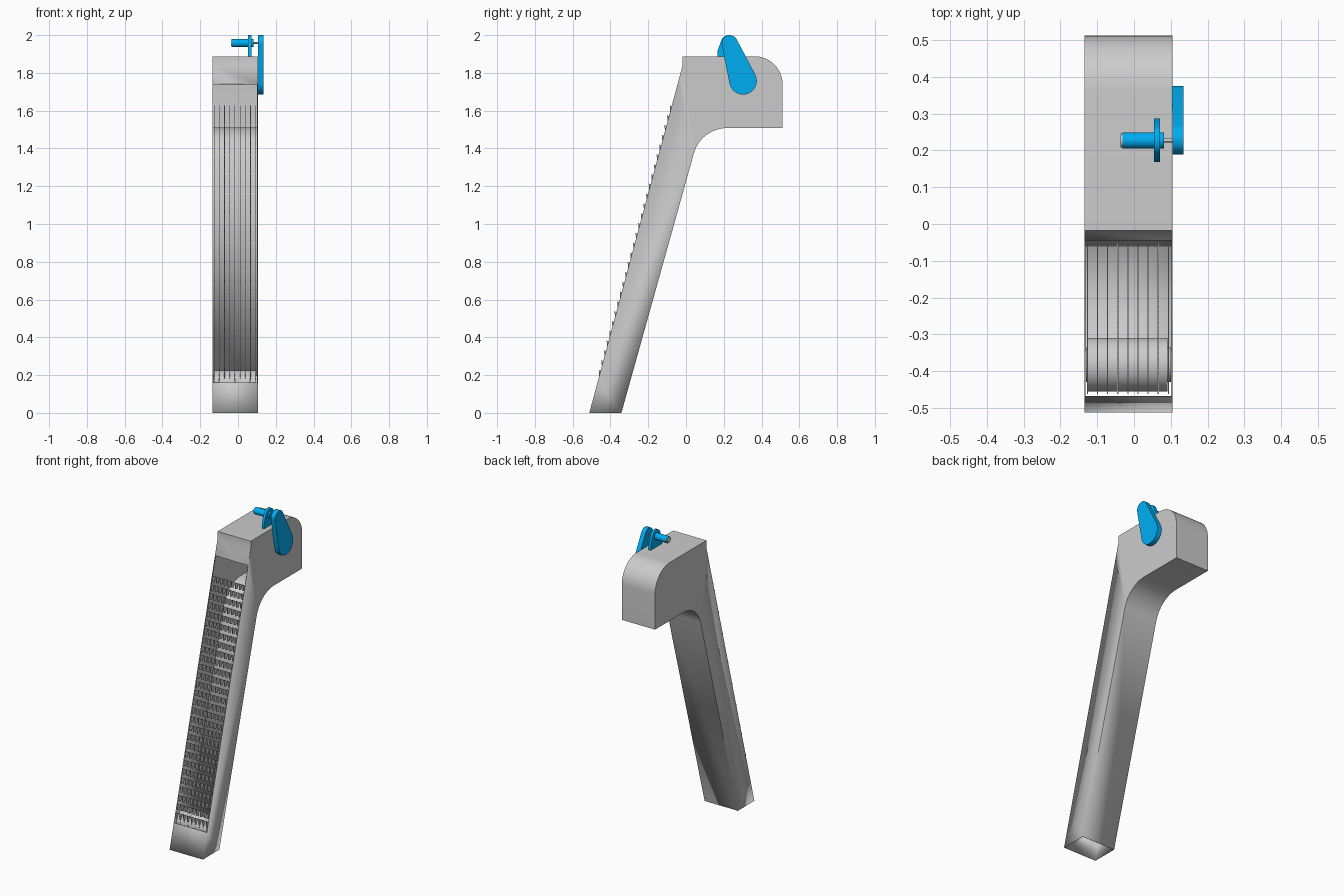
import bpy, bmesh
from math import sin, cos, pi, atan2, acos, hypot
from mathutils import Vector

if "Cube" in bpy.data.objects:
    bpy.data.objects.remove(bpy.data.objects["Cube"])

X0, X1 = -0.135, 0.105
blue = bpy.data.materials.new("blue_paint")
blue.diffuse_color = (0.0, 0.42, 0.9, 1)
blue.use_nodes = True
blue.node_tree.nodes["Principled BSDF"].inputs["Base Color"].default_value = blue.diffuse_color


def finish(name, bm, mat=None, smooth=True):
    bmesh.ops.recalc_face_normals(bm, faces=bm.faces)
    me = bpy.data.meshes.new(name)
    bm.to_mesh(me)
    bm.free()
    ob = bpy.data.objects.new(name, me)
    bpy.context.collection.objects.link(ob)
    if mat:
        me.materials.append(mat)
    if smooth:
        bpy.ops.object.select_all(action='DESELECT')
        ob.select_set(True)
        bpy.context.view_layer.objects.active = ob
        bpy.ops.object.shade_smooth_by_angle(angle=0.6)
    return ob


def arc(cy, cz, r, a0, a1, n=12):
    return [(cy + r * cos(a0 + (a1 - a0) * i / n), cz + r * sin(a0 + (a1 - a0) * i / n))
            for i in range(n + 1)]


def prism(bm, pts, xa, xb):
    """Extrude a (y, z) outline along x."""
    a = [bm.verts.new((xa, y, z)) for y, z in pts]
    b = [bm.verts.new((xb, y, z)) for y, z in pts]
    bm.faces.new(a)
    bm.faces.new(b[::-1])
    for i in range(len(pts)):
        j = (i + 1) % len(pts)
        bm.faces.new((a[i], b[i], b[j], a[j]))


def solid(name, pts, xa, xb, mat=None):
    bm = bmesh.new()
    prism(bm, pts, xa, xb)
    return finish(name, bm, mat)


def front_y(z):
    return -0.512 + 0.494 * z / 1.84


# Housing: hollow leaning shell, open along the front slot and at the foot
tilt = atan2(0.37, 1.38)
fillet = arc(0.218, 1.325, 0.183, pi - tilt, pi / 2)
outline = ([(-0.512, 0), (-0.342, 0)] + fillet + [(0.512, 1.508)]
           + arc(0.362, 1.738, 0.15, 0, pi / 2)
           + [(-0.018, 1.888), (-0.018, 1.84), (front_y(1.74), 1.74), (front_y(0.16), 0.16)])
n = len(outline)
bm = bmesh.new()
left = [bm.verts.new((X0, y, z)) for y, z in outline]
right = [bm.verts.new((X1, y, z)) for y, z in outline]
bm.faces.new(left)
bm.faces.new(right[::-1])
for i in range(n):
    if i not in (0, n - 2):      # foot and front slot stay open
        j = (i + 1) % n
        bm.faces.new((left[i], right[i], right[j], left[j]))
housing = finish("housing", bm)
mod = housing.modifiers.new("wall", 'SOLIDIFY')
mod.thickness = 0.004
mod.offset = -1

# Rows of thin rake teeth along the front slot
bm = bmesh.new()
u = Vector((0.494, 1.84)).normalized()      # up the slope
w = Vector((-u.y, u.x))                     # out of the slope
rows, cols = 28, 9
for r in range(rows):
    z = 0.185 + 1.40 * r / (rows - 1)
    base = Vector((front_y(z), z))
    tooth = [base + u * a + w * b for a, b in
             ((0, -0.028), (0.0, -0.004), (0.042, 0.011), (0.03, -0.028))]
    for c in range(cols):
        x = -0.1265 + 0.0275 * c
        prism(bm, tooth, x - 0.0015, x + 0.0015)
finish("rake_teeth", bm, smooth=False)

# Lower roller made of discs on a shaft
RY, RZ = -0.382, 0.152
bm = bmesh.new()
for c in range(8):
    x = -0.126 + 0.0273 * c
    prism(bm, arc(RY, RZ, 0.073, 0, 2 * pi, 40)[:-1], x, x + 0.0265)
prism(bm, arc(RY, RZ, 0.047, 0, 2 * pi, 32)[:-1], X0 + 0.004, X1 - 0.004)
finish("lower_roller", bm)


def tapered(c0, r0, c1, r1):
    """Outline hugging two circles."""
    dy, dz = c1[0] - c0[0], c1[1] - c0[1]
    t = atan2(dz, dy)
    k = acos((r0 - r1) / hypot(dy, dz))
    return arc(*c1, r1, t - k, t + k, 16) + arc(*c0, r0, t + k, t + 2 * pi - k, 20)


# Drive: motor, bracket, shaft and chain cover
MY, MZ = 0.227, 1.958


def rod(name, r, xa, xb, mat=blue):
    solid(name, arc(MY, MZ, r, 0, 2 * pi, 32)[:-1], xa, xb, mat)


rod("motor", 0.022, -0.031, 0.055)
rod("motor_end", 0.019, -0.036, -0.031, None)
rod("motor_collar", 0.022, 0.07, 0.082)
rod("drive_shaft", 0.005, 0.082, 0.106, None)
solid("motor_bracket",
      [(0.168, 1.888), (0.286, 1.888), (0.286, 1.92)] + arc(MY, MZ, 0.042, 0.3, pi - 0.3, 14)
      + [(0.168, 1.92)], 0.054, 0.071, blue)
solid("chain_cover", tapered((0.302, 1.758), 0.073, (MY + 0.004, MZ), 0.042), X1, 0.135, blue)
